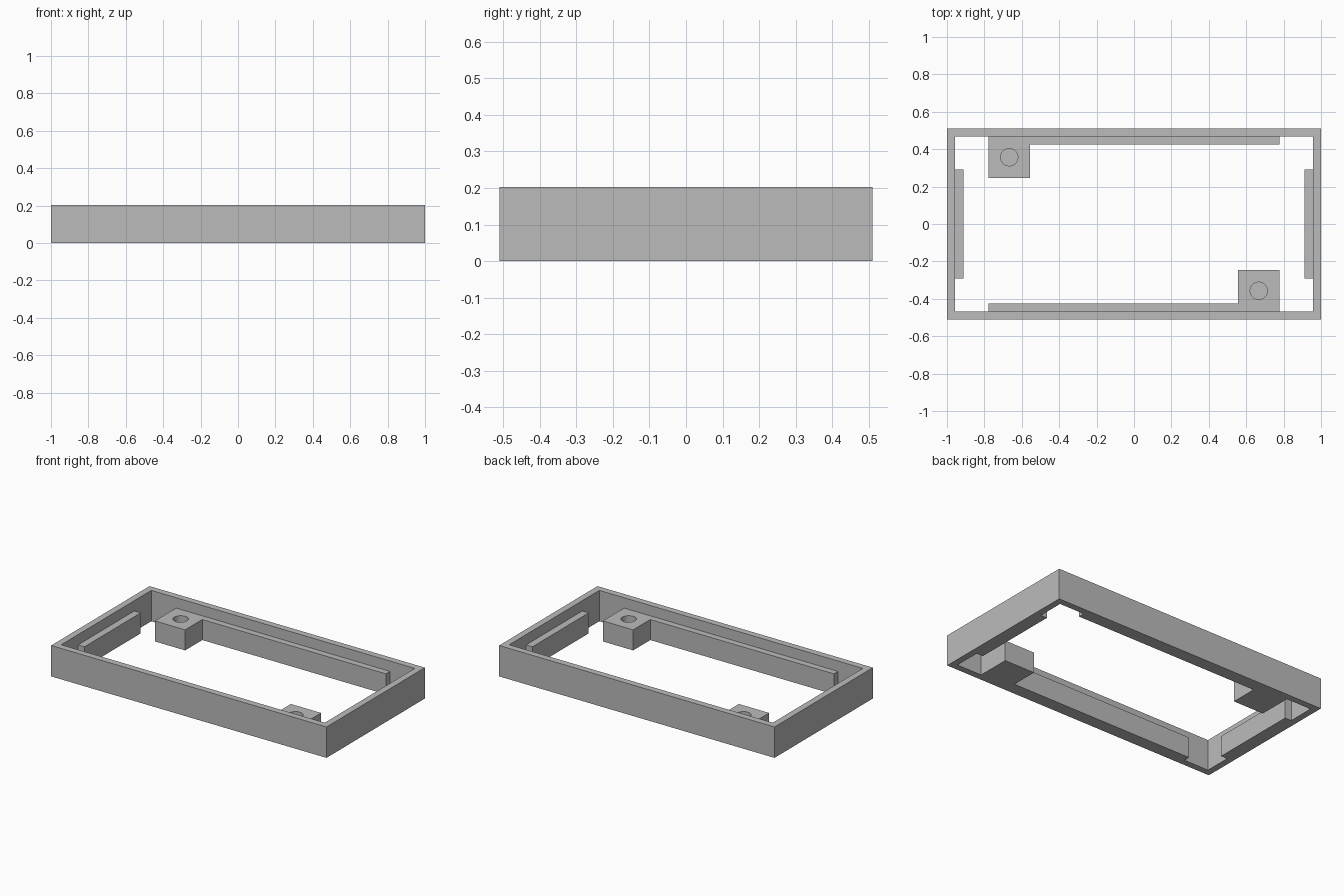
import bpy
import bmesh
from mathutils import Matrix

if "Cube" in bpy.data.objects:
    bpy.data.objects.remove(bpy.data.objects["Cube"], do_unlink=True)

HALF_X, HALF_Y, HEIGHT = 1.0, 0.51, 0.203
WALL = 0.043
IN_X, IN_Y = HALF_X - WALL, HALF_Y - WALL
LEDGE_TOP = 0.135
HOLE_X, HOLE_Y, HOLE_R, HOLE_FLOOR = 0.667, -0.357, 0.046, 0.035

grey = bpy.data.materials.new("mid grey")
grey.use_nodes = True
COLOUR = (0.5, 0.5, 0.5, 1)
grey.diffuse_color = COLOUR
grey.node_tree.nodes["Principled BSDF"].inputs["Base Color"].default_value = COLOUR


def make_object(name, bm):
    bmesh.ops.recalc_face_normals(bm, faces=bm.faces)
    mesh = bpy.data.meshes.new(name)
    bm.to_mesh(mesh)
    bm.free()
    mesh.materials.append(grey)
    obj = bpy.data.objects.new(name, mesh)
    bpy.context.collection.objects.link(obj)
    return obj


def prism(name, outline, top):
    """Raise a flat outline from the ground to the given height."""
    bm = bmesh.new()
    base = bm.faces.new([bm.verts.new((x, y, 0)) for x, y in outline])
    raised = bmesh.ops.extrude_face_region(bm, geom=[base], use_keep_orig=True)
    verts = [g for g in raised["geom"] if isinstance(g, bmesh.types.BMVert)]
    bmesh.ops.translate(bm, verts=verts, vec=(0, 0, top))
    return make_object(name, bm)


def corners(x, y):
    return [(-x, -y), (x, -y), (x, y), (-x, y)]


def half_turn(obj, name):
    """Copy a part to the opposite side of the frame."""
    mesh = obj.data.copy()
    mesh.transform(Matrix.Rotation(3.14159265, 4, "Z"))
    twin = bpy.data.objects.new(name, mesh)
    bpy.context.collection.objects.link(twin)


# Open rectangular frame: quads join inner and outer loops
bm = bmesh.new()
loops = [[bm.verts.new((x, y, z)) for x, y in corners(cx, cy)]
         for cx, cy, z in ((HALF_X, HALF_Y, 0), (HALF_X, HALF_Y, HEIGHT),
                           (IN_X, IN_Y, HEIGHT), (IN_X, IN_Y, 0))]
for i, loop in enumerate(loops):
    after = loops[(i + 1) % 4]
    for j in range(4):
        k = (j + 1) % 4
        bm.faces.new((loop[j], loop[k], after[k], after[j]))
make_object("frame", bm)

# Long ledge with a square screw boss at one end
END_X, BOSS_X, BOSS_Y, LEDGE_Y = 0.777, 0.557, -0.247, -0.425
ledge = prism("front_ledge", [(-END_X, -IN_Y), (END_X, -IN_Y), (END_X, BOSS_Y),
                              (BOSS_X, BOSS_Y), (BOSS_X, LEDGE_Y),
                              (-END_X, LEDGE_Y)], LEDGE_TOP)

# Blind round hole in the boss
bm = bmesh.new()
bmesh.ops.create_cone(bm, cap_ends=True, segments=48, radius1=HOLE_R,
                      radius2=HOLE_R, depth=0.2,
                      matrix=Matrix.Translation((HOLE_X, HOLE_Y, HOLE_FLOOR + 0.1)))
cutter = make_object("hole_cutter", bm)
cutter.hide_render = True
cut = ledge.modifiers.new("hole", "BOOLEAN")
cut.operation = "DIFFERENCE"
cut.solver = "EXACT"
cut.object = cutter
bpy.context.view_layer.objects.active = ledge
ledge.select_set(True)
bpy.ops.object.modifier_apply(modifier=cut.name)
bpy.data.objects.remove(cutter, do_unlink=True)
bpy.ops.object.shade_smooth_by_angle()
half_turn(ledge, "back_ledge")

# Short ledges on the end walls
END_LEDGE_X, END_LEDGE_Y = 0.911, 0.292
short = prism("left_ledge", [(END_LEDGE_X, -END_LEDGE_Y), (IN_X, -END_LEDGE_Y),
                             (IN_X, END_LEDGE_Y), (END_LEDGE_X, END_LEDGE_Y)],
              LEDGE_TOP)
half_turn(short, "right_ledge")
